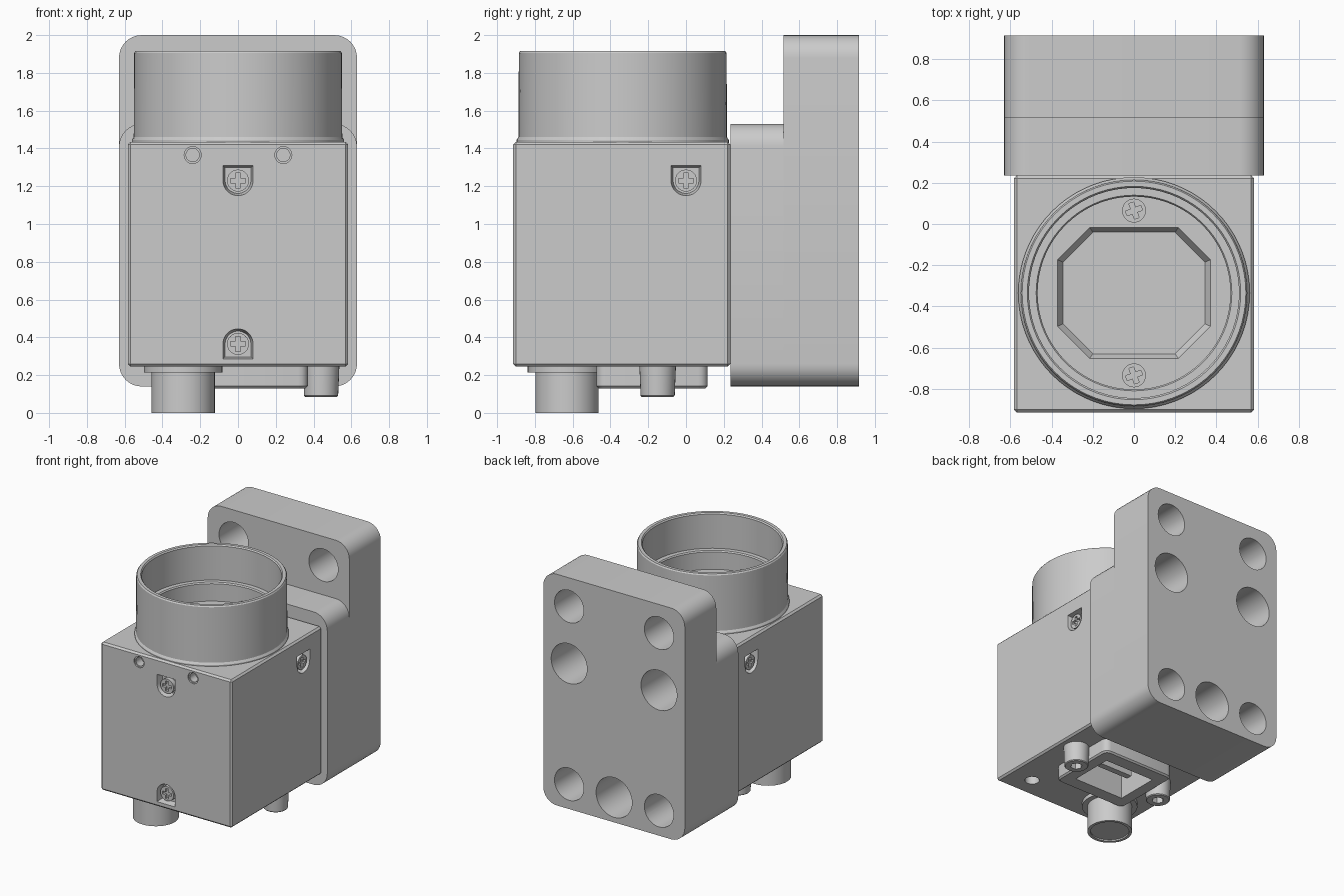
import bpy, bmesh
from math import pi, cos, sin, radians
from mathutils import Matrix

if "Cube" in bpy.data.objects:
    bpy.data.objects.remove(bpy.data.objects["Cube"])

grey = bpy.data.materials.new("neutral grey")
grey.use_nodes = True
GREY = (0.6, 0.6, 0.6, 1)
grey.diffuse_color = GREY
grey.node_tree.nodes["Principled BSDF"].inputs["Base Color"].default_value = GREY

CY = -0.335                       # optical axis
FRONT = Matrix.Rotation(pi / 2, 4, "X")    # local z points out of the front


def facing(turn):
    return Matrix.Rotation(radians(turn), 4, "Z") @ FRONT


def finish(name, bm, matrix=Matrix()):
    bmesh.ops.recalc_face_normals(bm, faces=bm.faces[:])
    bm.transform(matrix)
    mesh = bpy.data.meshes.new(name)
    bm.to_mesh(mesh)
    bm.free()
    mesh.materials.append(grey)
    ob = bpy.data.objects.new(name, mesh)
    bpy.context.collection.objects.link(ob)
    return ob


def arc(cx, cy, r, start, end, n):
    steps = [radians(start + (end - start) * i / n) for i in range(n + 1)]
    return [(cx + r * cos(a), cy + r * sin(a)) for a in steps]


def circle(r, cx=0, cy=0, n=40):
    return arc(cx, cy, r, 0, 360, n)[:-1]


def rect(x0, x1, y0, y1, r=0.0, n=8):
    """Rectangle with corners rounded, or chamfered when n is 1."""
    if not r:
        return [(x0, y0), (x1, y0), (x1, y1), (x0, y1)]
    return (arc(x1 - r, y1 - r, r, 0, 90, n) + arc(x0 + r, y1 - r, r, 90, 180, n)
            + arc(x0 + r, y0 + r, r, 180, 270, n) + arc(x1 - r, y0 + r, r, 270, 360, n))


def prism(name, outline, z0, z1, matrix=Matrix(), top_scale=1.0):
    bm = bmesh.new()
    face = bm.faces.new([bm.verts.new((x, y, z0)) for x, y in outline])
    new = bmesh.ops.extrude_face_region(bm, geom=[face])["geom"]
    for v in new:
        if isinstance(v, bmesh.types.BMVert):
            v.co = (v.co.x * top_scale, v.co.y * top_scale, z1)
    # The extrusion keeps the starting face, so both ends are closed
    return finish(name, bm, matrix)


def lathe(name, profile, matrix, n=72):
    bm = bmesh.new()
    verts = [bm.verts.new((r, 0, z)) for r, z in profile]
    edges = [bm.edges.new(p) for p in zip(verts, verts[1:])]
    bmesh.ops.spin(bm, geom=verts + edges, cent=(0, 0, 0), axis=(0, 0, 1),
                   angle=2 * pi, steps=n)
    bmesh.ops.remove_doubles(bm, verts=bm.verts[:], dist=1e-4)
    return finish(name, bm, matrix)


def apply(ob, mod):
    with bpy.context.temp_override(object=ob, active_object=ob):
        bpy.ops.object.modifier_apply(modifier=mod.name)


def cut(ob, cutter):
    mod = ob.modifiers.new("cut", "BOOLEAN")
    mod.operation, mod.solver, mod.object = "DIFFERENCE", "EXACT", cutter
    apply(ob, mod)
    bpy.data.objects.remove(cutter)


def bevel(ob, width, segments=1):
    mod = ob.modifiers.new("bevel", "BEVEL")
    mod.width, mod.segments = width, segments
    mod.limit_method, mod.angle_limit = "ANGLE", radians(50)
    apply(ob, mod)


def screw(name, matrix):
    head = prism(name, circle(0.058, n=32), -0.06, -0.012, matrix)
    for a, b in ((0.04, 0.012), (0.012, 0.04)):
        cut(head, prism("slot", rect(-a, a, -b, b), -0.032, 0.02, matrix))


# Camera body
body = prism("camera_body", rect(-0.583, 0.583, -0.915, 0.235), 0.245, 1.435)
bevel(body, 0.014)

# Screw pockets: one straight side, one round end, sloping walls
R = 0.068
pocket = [(R, R), (-R, R)] + arc(0, 0, R, 180, 360, 20)
spots = {"front_upper_screw": (0, (0, -0.915, 1.23), 1),
         "front_lower_screw": (0, (0, -0.915, 0.365), -1),
         "left_screw": (90, (0.583, 0, 1.23), 1),
         "right_screw": (-90, (-0.583, 0, 1.23), 1)}
for name, (turn, place, up) in spots.items():
    m = Matrix.Translation(place) @ facing(turn)
    outline = [(x, y * up) for x, y in pocket]
    cut(body, prism("pocket", outline, -0.05, 0.05, m, 1.35))
    screw(name, m)

# Small front holes and the bottom hole
for x in (-0.24, 0.24):
    m = Matrix.Translation((x, -0.915, 1.365)) @ FRONT
    cut(body, prism("pin_hole", circle(0.035, n=24), -0.08, 0.05, m))
    cut(body, prism("pin_rim", circle(0.045, n=24), -0.01, 0.05, m))
cut(body, prism("mount_hole", circle(0.055, 0.38, -0.74, 24), 0.2, 0.37))

# Lens mount tube
axis = Matrix.Translation((0, CY, 0))
mount = lathe("lens_mount", [(0, 1.42), (0.562, 1.42), (0.562, 1.445), (0.552, 1.46),
                             (0.55, 1.905), (0.543, 1.915), (0.518, 1.915),
                             (0.51, 1.905), (0.51, 1.63), (0.475, 1.63),
                             (0.468, 1.62), (0.468, 1.48), (0, 1.48)], axis)
cut(mount, prism("window_cut", rect(-0.345, 0.345, -0.295, 0.295, 0.145, 1),
                 1.437, 1.482, axis, 1.08))
for y in (-0.4, 0.4):
    m = axis @ Matrix.Translation((0, y, 1.53)) @ Matrix.Rotation(0.35, 4, "Z")
    screw("mount_screw", m)

# Sensor window
prism("sensor_window", rect(-0.335, 0.335, -0.285, 0.285, 0.14, 1), 1.43, 1.444, axis)

# Mounting bracket: tall plate and a shorter step meeting at one plane
SEAM = -0.515
plate = prism("bracket_plate", rect(-0.63, 0.63, 0.14, 2.0, 0.12), -0.915, SEAM, FRONT)
step = prism("bracket_step", rect(-0.63, 0.63, 0.14, 1.53, 0.12), SEAM, -0.235, FRONT)
bores = [(0, 0.34, 0.16)] + [(x, z, r) for x in (-0.4, 0.4)
                             for z, r in ((1.77, 0.13), (1.31, 0.16), (0.34, 0.13))]
for x, z, r in bores:
    cut(plate, prism("bore", circle(r, x, z), -1.0, -0.4, FRONT))
    if z < 1.5:
        cut(step, prism("bore", circle(r, x, z), -0.6, -0.3, FRONT))

# Round cable socket underneath
stub = Matrix.Translation((-0.29, -0.63, 0))
prism("socket_flange", circle(0.208), 0.215, 0.26, stub)
socket = prism("cable_socket", circle(0.168), 0, 0.26, stub)
cut(socket, prism("rim", circle(0.145), -0.05, 0.012, stub))

# Data port underneath, open into the body
port = prism("data_port", rect(-0.28, 0.37, -0.475, 0.115, 0.05, 4), 0.13, 0.26)
bevel(port, 0.012)
for target in (port, body):
    cut(target, prism("opening", rect(-0.18, 0.27, -0.36, 0.0), 0.05, 0.45))
prism("port_tongue", rect(-0.1, 0.19, -0.2, -0.15), 0.2, 0.46)

# Threaded bosses on both sides of the port
for side, x in (("left", 0.44), ("right", -0.36)):
    m = Matrix.Translation((x, -0.15, 0))
    boss = prism(side + "_boss", circle(0.09, n=32), 0.085, 0.26, m, 1.08)
    bevel(boss, 0.006)
    cut(boss, prism("thread", circle(0.045, n=6), 0.03, 0.2, m))

# Smooth shading with crisp edges
for ob in bpy.context.collection.objects:
    if ob.type == "MESH" and grey.name in ob.data.materials:
        bpy.ops.object.select_all(action="DESELECT")
        ob.select_set(True)
        bpy.context.view_layer.objects.active = ob
        bpy.ops.object.shade_smooth_by_angle(angle=radians(30))
